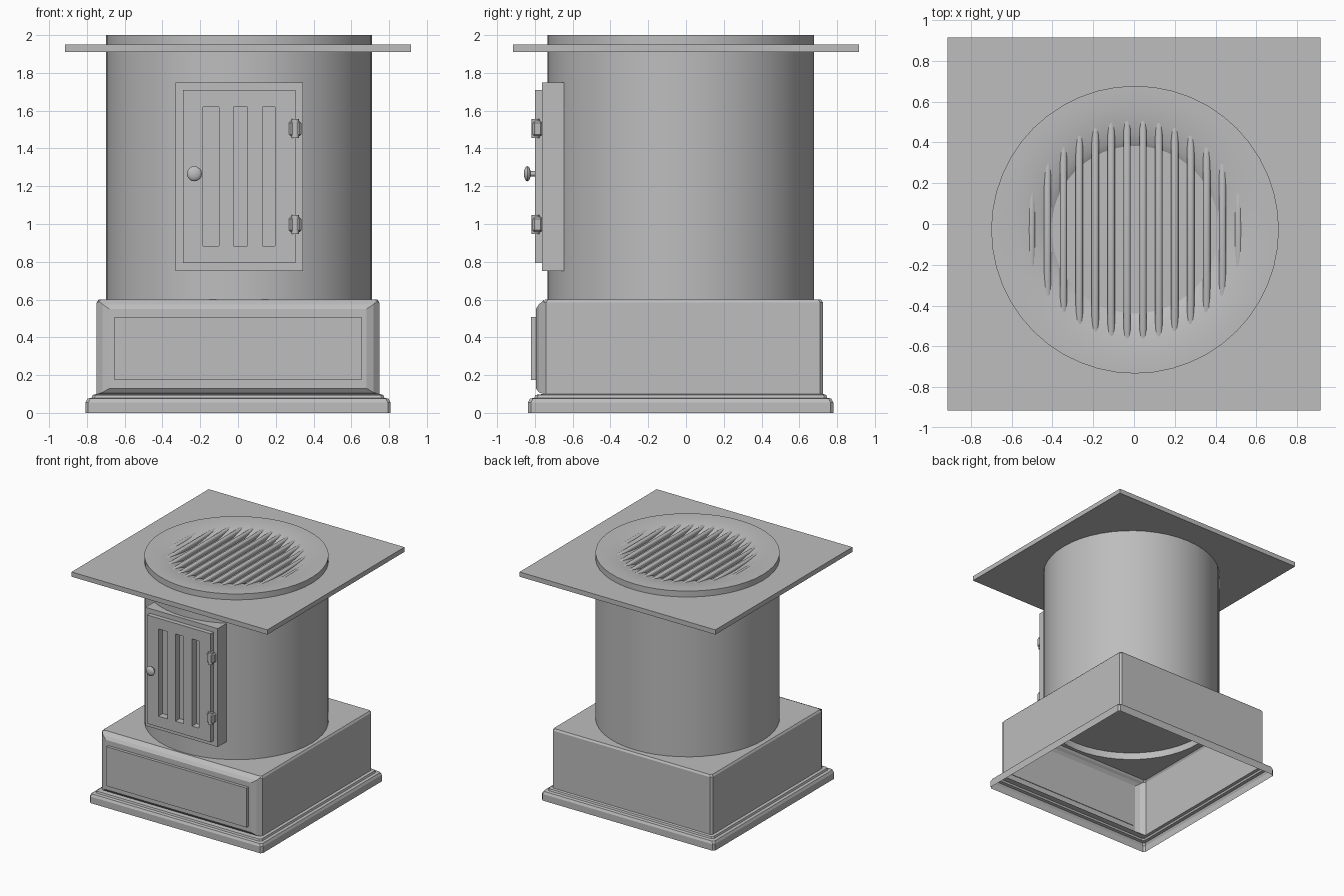
import bpy, bmesh, math
from mathutils import Matrix, Vector

cube = bpy.data.objects.get("Cube")
if cube:
    bpy.data.objects.remove(cube, do_unlink=True)

GREY = (0.51, 0.51, 0.51, 1)
grey = bpy.data.materials.new("plain grey")
grey.use_nodes = True
grey.diffuse_color = GREY
grey.node_tree.nodes["Principled BSDF"].inputs["Base Color"].default_value = GREY

CX, CY = 0.005, -0.028      # drum axis
SIDES = 48


def finish(name, bm, smooth=False):
    bmesh.ops.recalc_face_normals(bm, faces=bm.faces[:])
    mesh = bpy.data.meshes.new(name)
    bm.to_mesh(mesh)
    bm.free()
    mesh.materials.append(grey)
    obj = bpy.data.objects.new(name, mesh)
    bpy.context.collection.objects.link(obj)
    bpy.ops.object.select_all(action='DESELECT')
    obj.select_set(True)
    bpy.context.view_layer.objects.active = obj
    if smooth:
        bpy.ops.object.shade_smooth_by_angle(angle=math.radians(35))
    return obj


def add_box(bm, lo, hi, bevel=0, segments=1):
    lo, hi = Vector(lo), Vector(hi)
    mat = Matrix.Translation((lo + hi) / 2) @ Matrix.Diagonal((*(hi - lo), 1))
    verts = bmesh.ops.create_cube(bm, size=1, matrix=mat)["verts"]
    if bevel:
        edges = list({e for v in verts for e in v.link_edges})
        bmesh.ops.bevel(bm, geom=edges, offset=bevel, segments=segments,
                        profile=0.5, affect='EDGES')


def box(name, lo, hi):
    bm = bmesh.new()
    add_box(bm, lo, hi)
    return finish(name, bm)


def revolve(name, profile, matrix, sides=SIDES):
    bm = bmesh.new()
    verts = [bm.verts.new((r, 0, z)) for r, z in profile]
    edges = [bm.edges.new(pair) for pair in zip(verts, verts[1:])]
    bmesh.ops.spin(bm, geom=verts + edges, axis=(0, 0, 1), cent=(0, 0, 0),
                   angle=math.tau, steps=sides, use_duplicate=False)
    bmesh.ops.remove_doubles(bm, verts=bm.verts[:], dist=0.0005)
    bm.transform(matrix)
    return finish(name, bm, True)


def loft(bm, rings):
    loops = [[bm.verts.new(p) for p in ring] for ring in rings]
    for a, b in zip(loops, loops[1:]):
        for i in range(len(a)):
            j = (i + 1) % len(a)
            bm.faces.new((a[i], a[j], b[j], b[i]))
    return loops


def chamfered(hx, y0, y1, z, c=0.015):
    return [(-hx + c, y0, z), (hx - c, y0, z), (hx, y0 + c, z), (hx, y1 - c, z),
            (hx - c, y1, z), (-hx + c, y1, z), (-hx, y1 - c, z), (-hx, y0 + c, z)]


# Hollow base: stepped plinth and plain walls, open underneath
bm = bmesh.new()
steps = [(0.808, 0), (0.808, 0.055), (0.798, 0.075), (0.775, 0.08), (0.77, 0.095)]
rings = [chamfered(h, CY - h, CY + h, z) for h, z in steps]
rings += [chamfered(0.748, -0.755, 0.725, z) for z in (0.1, 0.585)]
rings.append(chamfered(0.738, -0.745, 0.715, 0.6))
loops = loft(bm, rings)
bm.normal_update()
front = [f for f in bm.faces if abs(f.normal.y) > 0.9 and f.calc_center_median().y < 0
         and 0.2 < f.calc_center_median().z < 0.5]
bmesh.ops.delete(bm, geom=front, context='FACES_ONLY')
# Top of the base, with a round opening under the drum
rim = loops[-1]
hole = bmesh.ops.create_circle(bm, segments=SIDES, radius=0.69,
                               matrix=Matrix.Translation((CX, CY, 0.6)))["verts"]
rim_edges = {e for v in rim for e in v.link_edges if e.other_vert(v) in rim}
hole_edges = {e for v in hole for e in v.link_edges}
bmesh.ops.triangle_fill(bm, edges=list(rim_edges | hole_edges), use_beauty=True)
finish("base_shell", bm)

# Raised drawer surround on the front of the base
bm = bmesh.new()
shape = [(0.742, 0.1, 0.597, -0.753), (0.718, 0.108, 0.575, -0.778),
         (0.68, 0.13, 0.55, -0.795)]
loops = loft(bm, [[(-x, y, a), (x, y, a), (x, y, b), (-x, y, b)] for x, a, b, y in shape])
bm.faces.new(loops[-1])
finish("drawer_surround", bm)
box("drawer_panel", (-0.655, -0.82, 0.175), (0.655, -0.79, 0.507))

# Drum whose rim rolls inward and down to the plate
profile = [(0.705, 0.6), (0.705, 2.0)]
for i in range(11):
    a = i / 10 * math.pi / 2
    profile.append((0.68 - 0.3 * math.sin(a), 1.911 + 0.089 * math.cos(a)))
drum_axis = Matrix.Translation((CX, CY, 0))
revolve("drum", profile, drum_axis)
revolve("drum_floor", [(0, 0.66), (0.69, 0.66), (0.69, 0.6)], drum_axis)

# Square top plate, also the floor of the dished top
box("top_plate", (-0.915, -0.915, 1.91), (0.915, 0.915, 1.95))

# Grate bars, their ends sunk into the dished rim
bm = bmesh.new()
COUNT = 14
for i in range(COUNT):
    x = (i - (COUNT - 1) / 2) * 0.078
    half = math.sqrt(0.56 ** 2 - x * x)
    add_box(bm, (CX + x - 0.018, CY - half, 1.945),
            (CX + x + 0.018, CY + half, 1.989), 0.015, 3)
finish("grate_bars", bm, True)

# Door frame and slotted door
frame = box("door_frame", (-0.33, -0.763, 0.75), (0.345, -0.6, 1.75))
door = box("door", (-0.29, -0.80, 0.793), (0.305, -0.755, 1.71))
bm = bmesh.new()
for x0, x1 in ((-0.185, -0.1), (-0.025, 0.05), (0.13, 0.195)):
    add_box(bm, (x0, -0.9, 0.883), (x1, -0.742, 1.62))
cutter = finish("slot_cutter", bm)
cutter.hide_render = True
for obj in (frame, door):
    cut = obj.modifiers.new("slots", 'BOOLEAN')
    cut.object = cutter
    cut.solver = 'EXACT'
    bpy.context.view_layer.objects.active = obj
    bpy.ops.object.modifier_apply(modifier=cut.name)
bpy.data.objects.remove(cutter, do_unlink=True)

# Hinges: a leaf block with a knuckle pin
for name, z in (("lower_hinge", 0.997), ("upper_hinge", 1.505)):
    bm = bmesh.new()
    add_box(bm, (0.27, -0.812, z - 0.04), (0.335, -0.76, z + 0.04), 0.01)
    bmesh.ops.create_cone(bm, cap_ends=True, segments=12, radius1=0.021, radius2=0.021,
                          depth=0.1, matrix=Matrix.Translation((0.303, -0.797, z)))
    finish(name, bm, True)

# Round door knob on a stem
knob = [(0.014, 0), (0.014, 0.03)]
for i in range(1, 9):
    a = i / 8 * math.pi
    knob.append((0.04 * math.sin(a), 0.043 - 0.018 * math.cos(a)))
revolve("door_knob", knob, Matrix.Translation((-0.231, -0.797, 1.266))
        @ Matrix.Rotation(math.pi / 2, 4, 'X'), 16)
